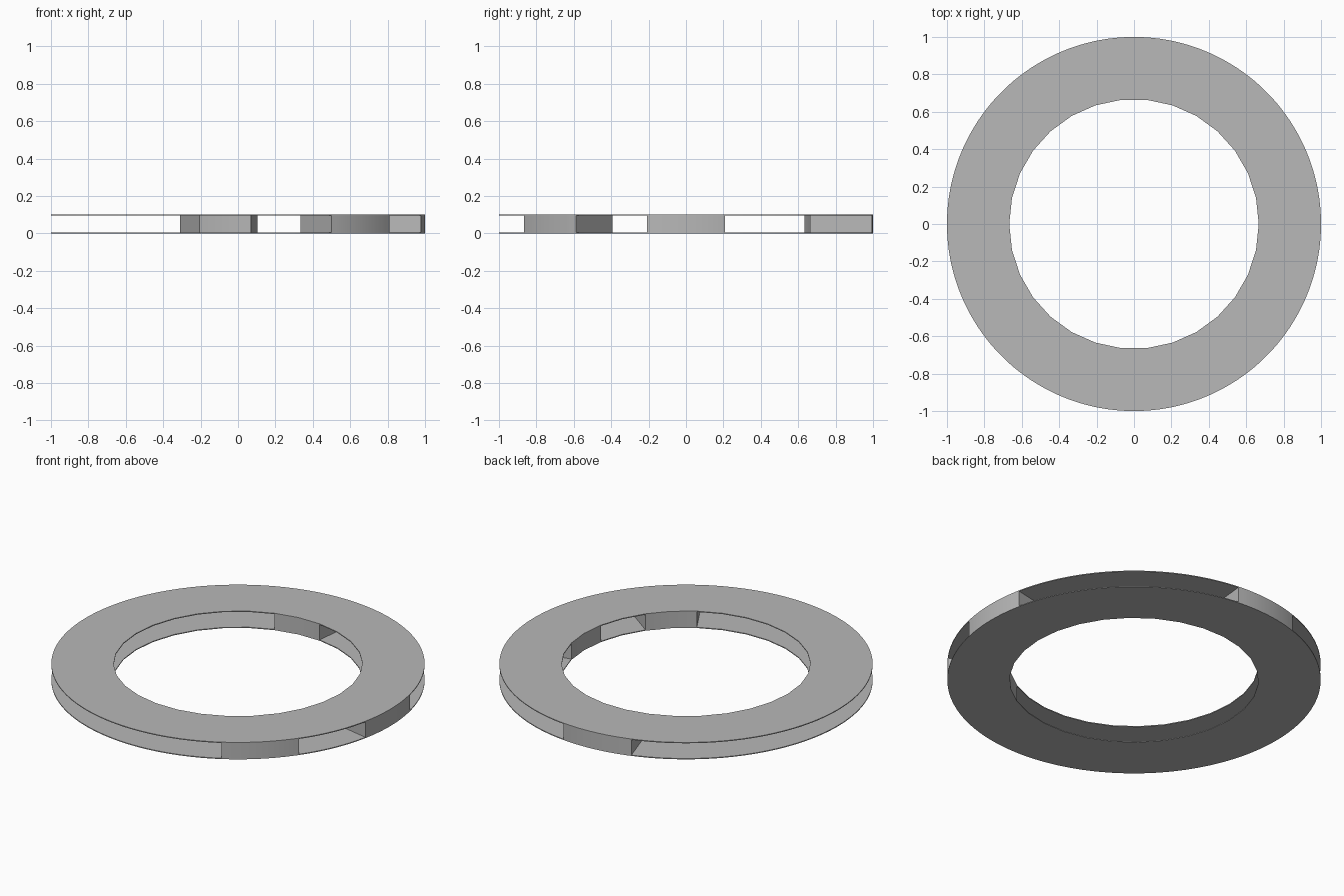
import bpy
import bmesh
from math import radians, cos, sin

cube = bpy.data.objects.get("Cube")
if cube:
    bpy.data.objects.remove(cube, do_unlink=True)

OUTER, INNER = 1.0, 0.667
HEIGHT, PLATE = 0.1, 0.005
STEP = 12      # degrees per inner facet
FINE = 6       # outer facets per inner facet

grey = bpy.data.materials.new("plain grey")
grey.use_nodes = True
colour = (0.48, 0.48, 0.48, 1)
grey.diffuse_color = colour
grey.node_tree.nodes["Principled BSDF"].inputs["Base Color"].default_value = colour


def polar(radius, degrees, z):
    a = radians(degrees)
    return (radius * cos(a), radius * sin(a), z)


def ring_part(name, start, facets, z0, z1):
    """Flat ring, or an arc of one, extruded from z0 to z1."""
    bm = bmesh.new()
    for i in range(facets):
        a = start + i * STEP
        arc = [polar(OUTER, a + STEP * j / FINE, z0) for j in range(FINE + 1)]
        outline = [polar(INNER, a, z0)] + arc + [polar(INNER, a + STEP, z0)]
        bm.faces.new([bm.verts.new(p) for p in outline])
    bmesh.ops.remove_doubles(bm, verts=bm.verts[:], dist=0.0001)
    grown = bmesh.ops.extrude_face_region(bm, geom=bm.faces[:], use_keep_orig=True)
    top = [g for g in grown["geom"] if isinstance(g, bmesh.types.BMVert)]
    bmesh.ops.translate(bm, verts=top, vec=(0, 0, z1 - z0))
    bmesh.ops.recalc_face_normals(bm, faces=bm.faces[:])
    mesh = bpy.data.meshes.new(name)
    bm.to_mesh(mesh)
    bm.free()
    mesh.materials.append(grey)
    obj = bpy.data.objects.new(name, mesh)
    bpy.context.collection.objects.link(obj)
    bpy.ops.object.select_all(action='DESELECT')
    obj.select_set(True)
    bpy.context.view_layer.objects.active = obj
    bpy.ops.object.shade_smooth_by_angle(angle=radians(30))
    return obj


# Two thin ring plates
ring_part("bottom_plate", 0, 360 // STEP, 0, PLATE)
ring_part("top_plate", 0, 360 // STEP, HEIGHT - PLATE, HEIGHT)

# Spacer blocks between the plates, each two facets wide
for name, start in (("left_spacer", -12), ("front_spacer", -60), ("back_spacer", 84)):
    ring_part(name, start, 2, PLATE, HEIGHT - PLATE)
